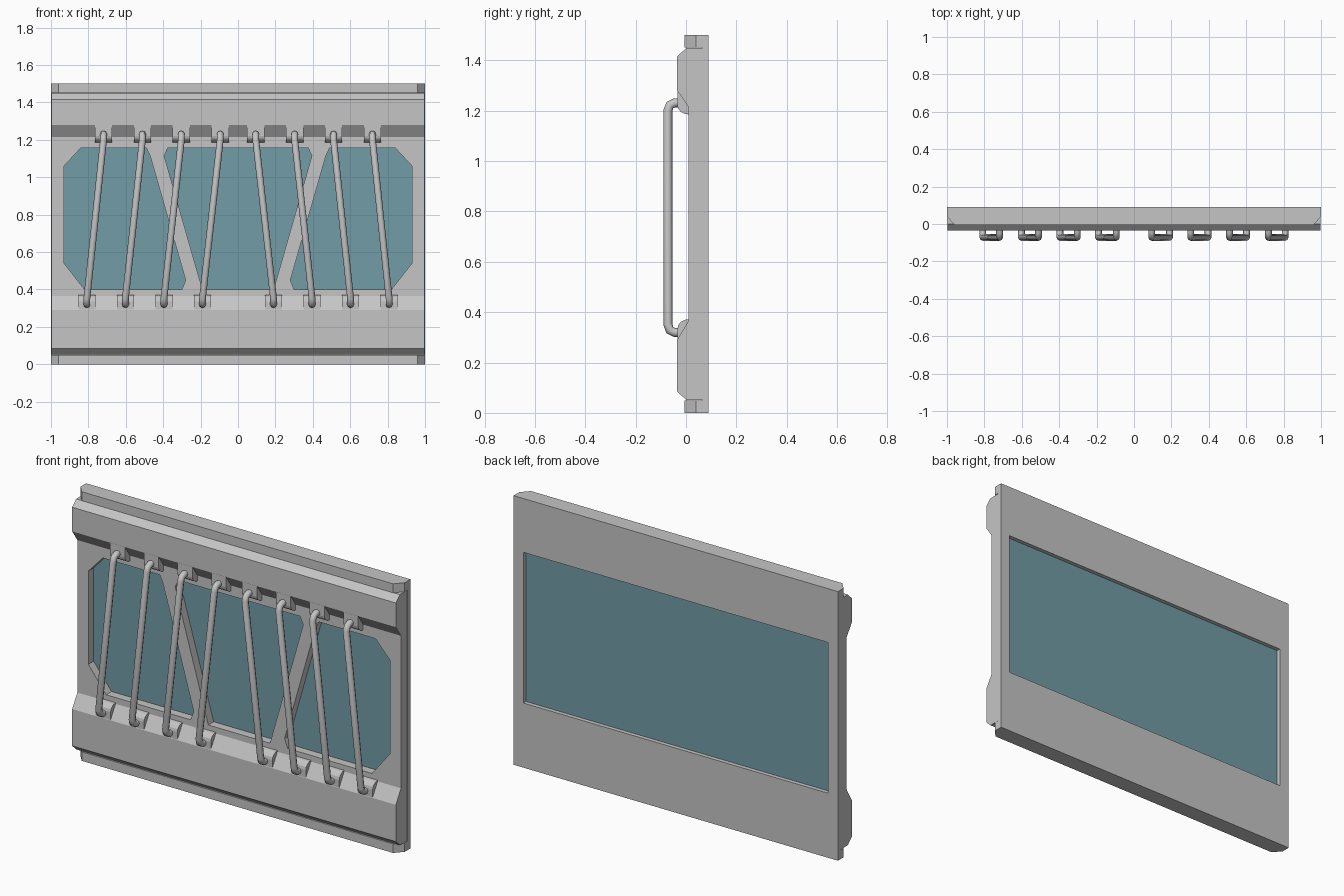
import bpy
import bmesh
import math
from mathutils import Vector

if "Cube" in bpy.data.objects:
    bpy.data.objects.remove(bpy.data.objects["Cube"], do_unlink=True)


def make_material(name, colour):
    mat = bpy.data.materials.new(name)
    mat.use_nodes = True
    mat.diffuse_color = (*colour, 1)
    mat.node_tree.nodes["Principled BSDF"].inputs["Base Color"].default_value = (*colour, 1)
    return mat


grey = make_material("light grey metal", (0.56, 0.56, 0.56))
blue = make_material("blue glass", (0.17, 0.335, 0.385))


def prism(name, points, direction, mat):
    """Extrude a flat outline of 3D points along a direction."""
    bm = bmesh.new()
    face = bm.faces.new([bm.verts.new(p) for p in points])
    moved = bmesh.ops.extrude_face_region(bm, geom=[face])["geom"]
    bmesh.ops.translate(bm, vec=Vector(direction),
                        verts=[v for v in moved if isinstance(v, bmesh.types.BMVert)])
    bmesh.ops.recalc_face_normals(bm, faces=bm.faces)
    mesh = bpy.data.meshes.new(name)
    bm.to_mesh(mesh)
    bm.free()
    obj = bpy.data.objects.new(name, mesh)
    bpy.context.collection.objects.link(obj)
    mesh.materials.append(mat)
    return obj


def box(name, half_x, y0, y1, z0, z1, mat):
    outline = [(-half_x, y0, z0), (half_x, y0, z0), (half_x, y0, z1), (-half_x, y0, z1)]
    return prism(name, outline, (0, y1 - y0, 0), mat)


def activate(obj):
    bpy.ops.object.select_all(action="DESELECT")
    obj.select_set(True)
    bpy.context.view_layer.objects.active = obj


def cut(target, cutter):
    cutter.hide_render = True
    mod = target.modifiers.new("cut", "BOOLEAN")
    mod.operation = "DIFFERENCE"
    mod.solver = "EXACT"
    mod.object = cutter
    activate(target)
    bpy.ops.object.modifier_apply(modifier=mod.name)
    bpy.data.objects.remove(cutter, do_unlink=True)


HEIGHT = 1.5
MID = 0.06  # glass depth

# Back frame: chamfered slab with a seat for the front panel and a window hole
plan = [(-1, 0.09), (-1, 0.04), (-0.96, -0.005), (0.96, -0.005), (1, 0.04), (1, 0.09)]
frame = prism("back_frame", [(x, y, 0) for x, y in plan], (0, 0, HEIGHT), grey)
cut(frame, box("seat_cutter", 1.2, -0.2, 0.065, 0.05, 1.45, grey))
cut(frame, box("hole_cutter", 0.94, -0.2, 0.2, 0.36, 1.2, grey))

# Front panel: side profile with two raised bands
profile = [(0.065, 0.052), (0, 0.052), (-0.035, 0.085), (-0.035, 0.29), (0.01, 0.365),
           (0.01, 1.215), (-0.035, 1.28), (-0.035, 1.415), (0, 1.448), (0.065, 1.448)]
panel = prism("front_panel", [(-0.998, y, z) for y, z in profile], (1.996, 0, 0), grey)

# Window openings: two mirrored side windows and a tapered centre one
side_window = [(0.93, 1.06), (0.84, 1.157), (0.49, 1.157), (0.47, 1.115),
               (0.28, 0.45), (0.30, 0.40), (0.82, 0.40), (0.93, 0.54)]
half_centre = [(0.19, 0.40), (0.395, 1.115), (0.375, 1.157)]
centre_window = half_centre + [(-x, z) for x, z in reversed(half_centre)]
for outline in (side_window, [(-x, z) for x, z in side_window], centre_window):
    cut(panel, prism("window_cutter", [(x, -0.2, z) for x, z in outline], (0, 0.4, 0), grey))

# Glass pane behind the openings
box("window_glass", 0.945, MID - 0.003, MID + 0.007, 0.355, 1.205, blue)


def mount(name, x, z_inner, z_face, z_outer):
    """Rounded pad that joins a bar end to a raised band."""
    sect = [(0.02, z_outer), (-0.034, z_outer), (-0.034, z_face)]
    for i in range(1, 5):
        a = math.radians(90 * i / 4)
        sect.append((0.012 - 0.046 * math.cos(a), z_face + (z_inner - z_face) * math.sin(a)))
    sect.append((0.02, z_inner))
    return prism(name, [(x - 0.046, y, z) for y, z in sect], (0.092, 0, 0), grey)


def bar(name, x_top, x_low):
    """Leaning round bar with bent ends."""
    path = [(x_top, -0.015, 1.231), (x_top, -0.045, 1.231), (x_top, -0.064, 1.222),
            (x_top, -0.072, 1.2), (x_low, -0.072, 0.352), (x_low, -0.064, 0.328),
            (x_low, -0.045, 0.319), (x_low, -0.015, 0.319)]
    curve = bpy.data.curves.new(name, "CURVE")
    curve.dimensions = "3D"
    curve.bevel_depth = 0.018
    curve.bevel_resolution = 2
    curve.use_fill_caps = True
    spline = curve.splines.new("POLY")
    spline.points.add(len(path) - 1)
    for point, co in zip(spline.points, path):
        point.co = (*co, 1)
    obj = bpy.data.objects.new(name, curve)
    bpy.context.collection.objects.link(obj)
    curve.materials.append(grey)
    activate(obj)
    bpy.ops.object.convert(target="MESH")
    bpy.ops.object.shade_smooth_by_angle(angle=math.radians(50))


# Guard bars with their mounts, mirrored left and right
for side, label in ((1, "left"), (-1, "right")):
    for i in range(4):
        x_top = side * (0.095 + 0.208 * i)
        x_low = side * (0.19 + 0.206 * i)
        bar(f"{label}_guard_bar_{i + 1}", x_top, x_low)
        mount(f"{label}_upper_mount_{i + 1}", x_top, 1.185, 1.22, 1.279)
        mount(f"{label}_lower_mount_{i + 1}", x_low, 0.372, 0.335, 0.291)
